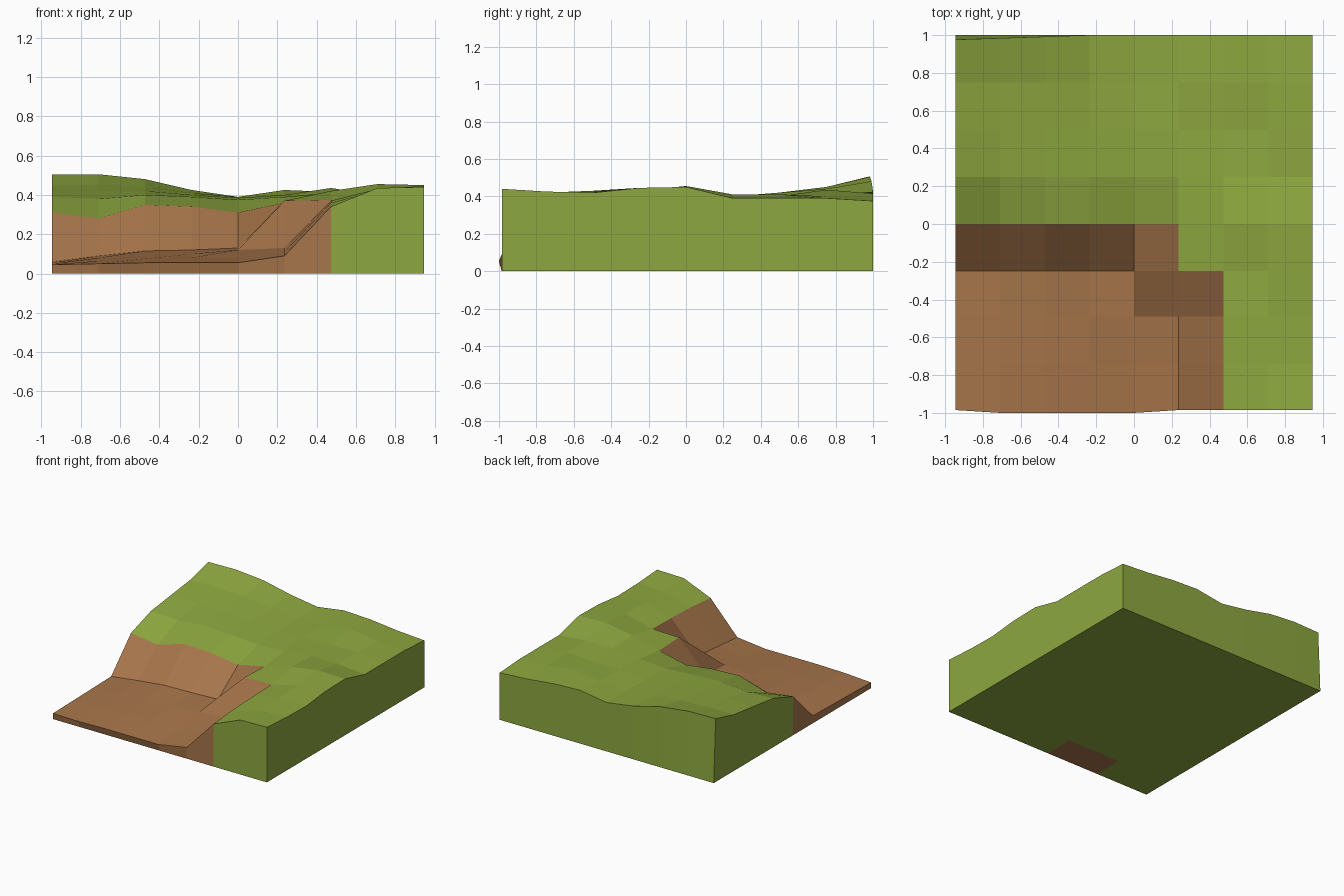
import bpy, bmesh

if "Cube" in bpy.data.objects:
    bpy.data.objects.remove(bpy.data.objects["Cube"])

N = 8
XS = [-0.945 + 1.89 * i / N for i in range(N + 1)]
YS = [-0.985, -0.74, -0.49, -0.25, 0.0, 0.25, 0.5, 0.75, 1.0]

# surface heights, one row per y from front to back
H = [
    [.045, .05, .055, .055, .055, .09, .34, .435, .44],
    [.05, .065, .075, .08, .08, .11, .36, .42, .425],
    [.055, .08, .09, .10, .12, .13, .37, .43, .42],
    [.06, .09, .115, .12, .13, .37, .375, .43, .445],
    [.31, .28, .35, .34, .31, .36, .42, .455, .45],
    [.39, .38, .40, .39, .375, .39, .41, .41, .39],
    [.42, .42, .42, .40, .385, .40, .40, .41, .39],
    [.45, .45, .44, .41, .39, .40, .435, .40, .39],
    [.505, .505, .48, .425, .39, .425, .415, .39, .375],
]


def material(name, color):
    m = bpy.data.materials.new(name)
    m.diffuse_color = (*color, 1)
    m.use_nodes = True
    m.node_tree.nodes["Principled BSDF"].inputs["Base Color"].default_value = m.diffuse_color
    return m


def is_dirt(i, j):
    # dirt covers the low ground and the cliff around it
    return (j < 3 and i < 6) or (j == 3 and i < 5)


bm = bmesh.new()
top, base = {}, {}
for j, y in enumerate(YS):
    for i, x in enumerate(XS):
        ty = y
        if j == 0 and 0 < i < 5:
            ty = -1.0                      # soft bulge of the front lip
        if j == N:
            ty = y - 0.008 * max(0, 3 - i)  # back wall leans in at the high corner
        top[i, j] = bm.verts.new((x, ty, H[j][i]))
        base[i, j] = bm.verts.new((x, y, 0))


def face(verts, dirt):
    bm.faces.new(verts).material_index = int(dirt)


# ground surface and underside
for j in range(N):
    for i in range(N):
        ring = [(i, j), (i + 1, j), (i + 1, j + 1), (i, j + 1)]
        face([top[k] for k in ring], is_dirt(i, j))
        face([base[k] for k in reversed(ring)], j == 0 and i in (2, 3))

# side walls
for k in range(N):
    for a, b, dirt in (
        ((k, 0), (k + 1, 0), k < 6),
        ((N, k), (N, k + 1), False),
        ((k + 1, N), (k, N), False),
        ((0, k + 1), (0, k), k < 4),
    ):
        face([base[a], base[b], top[b], top[a]], dirt)

bm.normal_update()
mesh = bpy.data.meshes.new("terrain_block")
bm.to_mesh(mesh)
bm.free()
mesh.materials.append(material("grass", (0.27, 0.39, 0.05)))
mesh.materials.append(material("dirt", (0.39, 0.18, 0.07)))
terrain = bpy.data.objects.new("terrain_block", mesh)
bpy.context.collection.objects.link(terrain)
